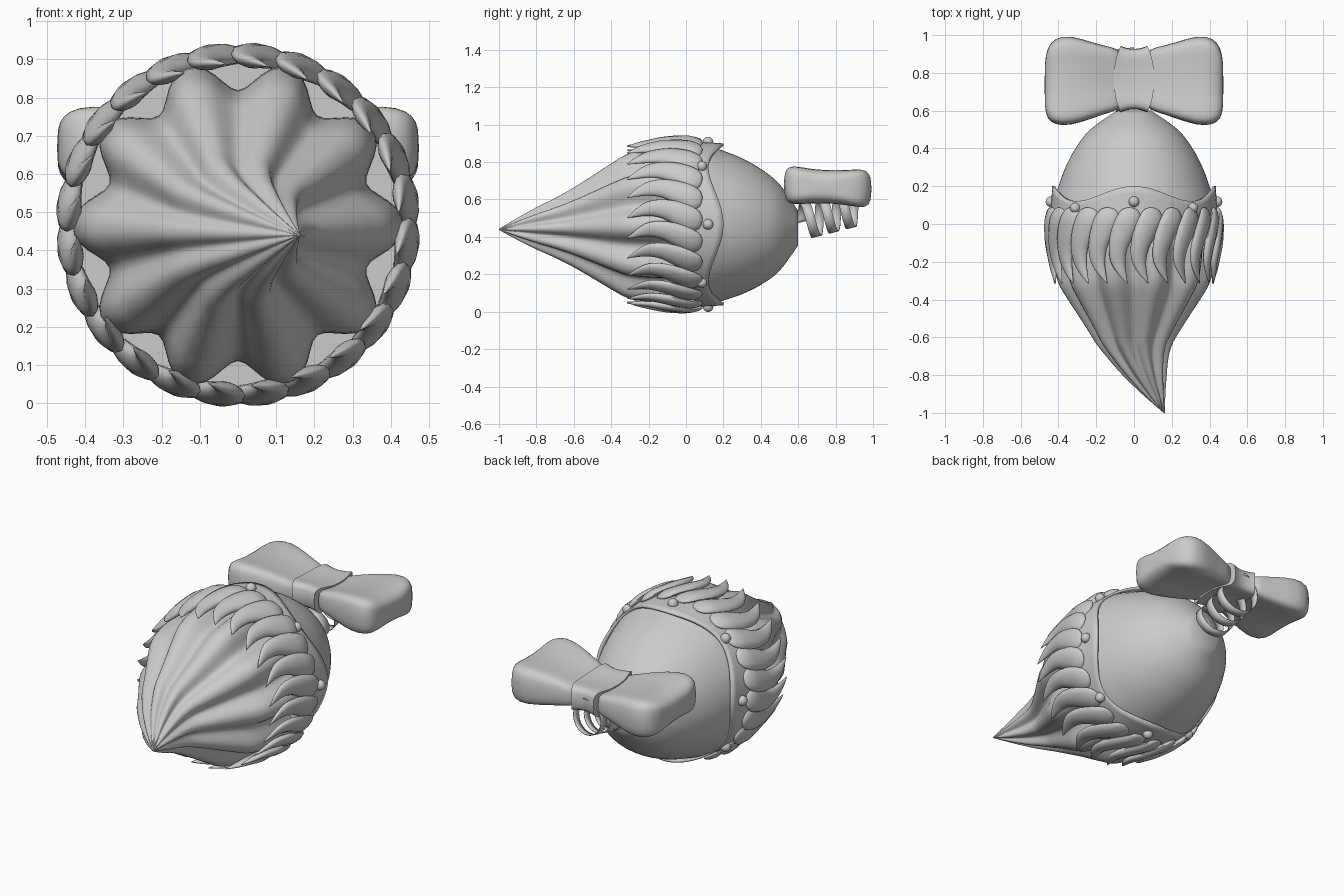
import bpy, bmesh
from math import sin, cos, pi, tau, radians, copysign

if "Cube" in bpy.data.objects:
    bpy.data.objects.remove(bpy.data.objects["Cube"])

ZC = 0.467  # height of the ornament's long axis (runs along y)


def loft(name, groups, caps=(True, True), angle=40, subsurf=0, thick=0):
    """Skin each group of closed rings; all groups share one object."""
    bm = bmesh.new()
    for rings in groups:
        vs = [[bm.verts.new(p) for p in ring] for ring in rings]
        n = len(vs[0])
        for a, b in zip(vs, vs[1:]):
            for i in range(n):
                j = (i + 1) % n
                bm.faces.new((a[i], a[j], b[j], b[i]))
        if caps[0]:
            bm.faces.new(vs[0][::-1])
        if caps[1]:
            bm.faces.new(vs[-1])
    bmesh.ops.recalc_face_normals(bm, faces=bm.faces)
    me = bpy.data.meshes.new(name)
    bm.to_mesh(me)
    bm.free()
    ob = bpy.data.objects.new(name, me)
    bpy.context.collection.objects.link(ob)
    if thick:
        m = ob.modifiers.new("thickness", 'SOLIDIFY')
        m.thickness, m.offset = thick, 0
    if subsurf:
        m = ob.modifiers.new("smooth", 'SUBSURF')
        m.levels = m.render_levels = subsurf
    bpy.ops.object.select_all(action='DESELECT')
    ob.select_set(True)
    bpy.context.view_layer.objects.active = ob
    bpy.ops.object.shade_smooth_by_angle(angle=radians(angle))
    return ob


def spline(rows, steps):
    """Catmull-Rom through rows of equal-length tuples."""
    out = []
    for i in range(len(rows) - 1):
        p0, p1, p2, p3 = (rows[max(0, min(len(rows) - 1, i + k))] for k in (-1, 0, 1, 2))
        for s in range(steps):
            t = s / steps
            out.append(tuple(b + 0.5 * t * (c - a + t * (2*a - 5*b + 4*c - d + t * (3*(b - c) + d - a)))
                             for a, b, c, d in zip(p0, p1, p2, p3)))
    return out + [rows[-1]]


def around(y, r, phi, cx=0, cz=ZC):
    return (cx + r * sin(phi), y, cz + r * cos(phi))


# Fluted tip: ten soft pleats, bending sideways to a point
cone = []
for y, r in spline([(0.02, .43), (-.15, .43), (-.3, .405), (-.4, .35), (-.5, .285), (-.6, .222),
                    (-.7, .166), (-.8, .117), (-.9, .062), (-1, .003)], 4):
    cx = 0.16 * (max(0, -0.62 - y) / 0.38) ** 1.4
    cz = ZC - 0.027 * max(0, -y)
    cone.append([around(y, r * (1 - 0.18 * (0.5 + 0.5 * cos(10 * p)) ** 1.3), p, cx, cz)
                 for p in [k * tau / 120 for k in range(120)]])
loft("fluted_tip", [cone])

# Smooth rear dome with a small flat end
dome = [[around(y, r, k * tau / 64, 0, ZC - 0.02 * max(0, y) / 0.6) for k in range(64)]
        for y, r in spline([(-.02, .43), (.1, .428), (.2, .4), (.3, .363), (.4, .31), (.5, .232), (.6, .092)], 4)]
loft("rear_dome", [dome])

# Collar with a four-wave edge
collar = []
for s in range(7):
    t = s / 6
    collar.append([around(-0.02 + t * (0.18 + 0.04 * cos(4 * p)), .438 - .012 * t, p)
                   for p in [k * tau / 96 for k in range(96)]])
loft("wavy_collar", [collar], (False, False), thick=0.014)

# S-shaped leaves in a ring: y, sideways drift, half width, radius, half thickness
leaf = spline([(.088, .03, .006, .445, .003), (.072, .035, .045, .447, .014), (.02, .03, .07, .45, .024),
               (-.06, -.003, .064, .446, .027), (-.13, -.027, .05, .44, .026), (-.2, -.03, .04, .432, .02),
               (-.26, -.01, .025, .427, .012), (-.315, .022, .002, .422, .002)], 3)
leaves = []
for k in range(24):
    rings = []
    for y, t, w, r, h in leaf:
        ring = []
        for j in range(12):
            q = j * tau / 12
            a = w * cos(q)
            ring.append(around(y, r + h * sin(q) - 0.18 * a, (k + 0.5) * tau / 24 + (t + a) / 0.45))
        rings.append(ring)
    leaves.append(rings)
loft("leaf_ring", leaves, angle=60)

# Beads on the collar
for k in range(8):
    bpy.ops.mesh.primitive_uv_sphere_add(segments=20, ring_count=12, radius=0.028,
                                         location=around(0.085 if k % 2 else 0.118, .44, k * tau / 8))
    bpy.context.object.name = f"bead_{k + 1}"
    bpy.ops.object.shade_smooth_by_angle(angle=radians(60))


def pillow(x, yc, hy, zc, hz, n=24):
    """Rounded cross-section, slightly pinched in the middle."""
    ring = []
    for k in range(n):
        q = k * tau / n
        c, s = cos(q), sin(q)
        ring.append((x, yc + hy * copysign(abs(c) ** 0.8, c),
                     zc - 0.05 * c * hy + hz * copysign(abs(s) ** 0.6, s) * (0.72 + 0.6 * c * c)))
    return ring


# Bow loops, mirrored left and right
rows = [(.05, .765, .155, .655, .06), (.12, .765, .172, .658, .075), (.22, .76, .202, .665, .105),
        (.34, .76, .243, .668, .125), (.42, .755, .232, .668, .122), (.46, .745, .19, .668, .095),
        (.474, .735, .12, .668, .055)]
loft("bow_loops", [[pillow(sx * r[0], *r[1:]) for r in rows] for sx in (-1, 1)], angle=60, subsurf=1)

# Bow knot: a wrap that is wider in the middle than at its ends
knot = []
for i in range(9):
    u = i / 4 - 1
    ring = pillow(0, .767, .16 + .016 * u * u, .657, .078 + .006 * u * u, 32)
    knot.append([(u * (.07 + .036 * sin(k * tau / 32) ** 2), y, z) for k, (x, y, z) in enumerate(ring)])
loft("bow_knot", [knot], angle=60)

# Curled ribbon spring behind the dome
bm = bmesh.new()
N, turns = 108, 3.25
prev = None
for i in range(N + 1):
    t = i / N
    a = pi / 2 - (t * turns - 0.25) * tau
    y, z = 0.615 + 0.30 * t, 0.478 + 0.085 * t
    r = 0.092 + 0.01 * t
    pair = [bm.verts.new((r * cos(a), y + d + 0.03 * -sin(a) * 0.3, z + r * sin(a) + d * 0.25))
            for d in (-0.02, 0.03)]
    if prev:
        bm.faces.new((prev[0], prev[1], pair[1], pair[0]))
    prev = pair
me = bpy.data.meshes.new("ribbon_spring")
bm.to_mesh(me)
bm.free()
spring = bpy.data.objects.new("ribbon_spring", me)
bpy.context.collection.objects.link(spring)
m = spring.modifiers.new("thickness", 'SOLIDIFY')
m.thickness = 0.004
bpy.ops.object.select_all(action='DESELECT')
spring.select_set(True)
bpy.context.view_layer.objects.active = spring
bpy.ops.object.shade_smooth_by_angle(angle=radians(40))
